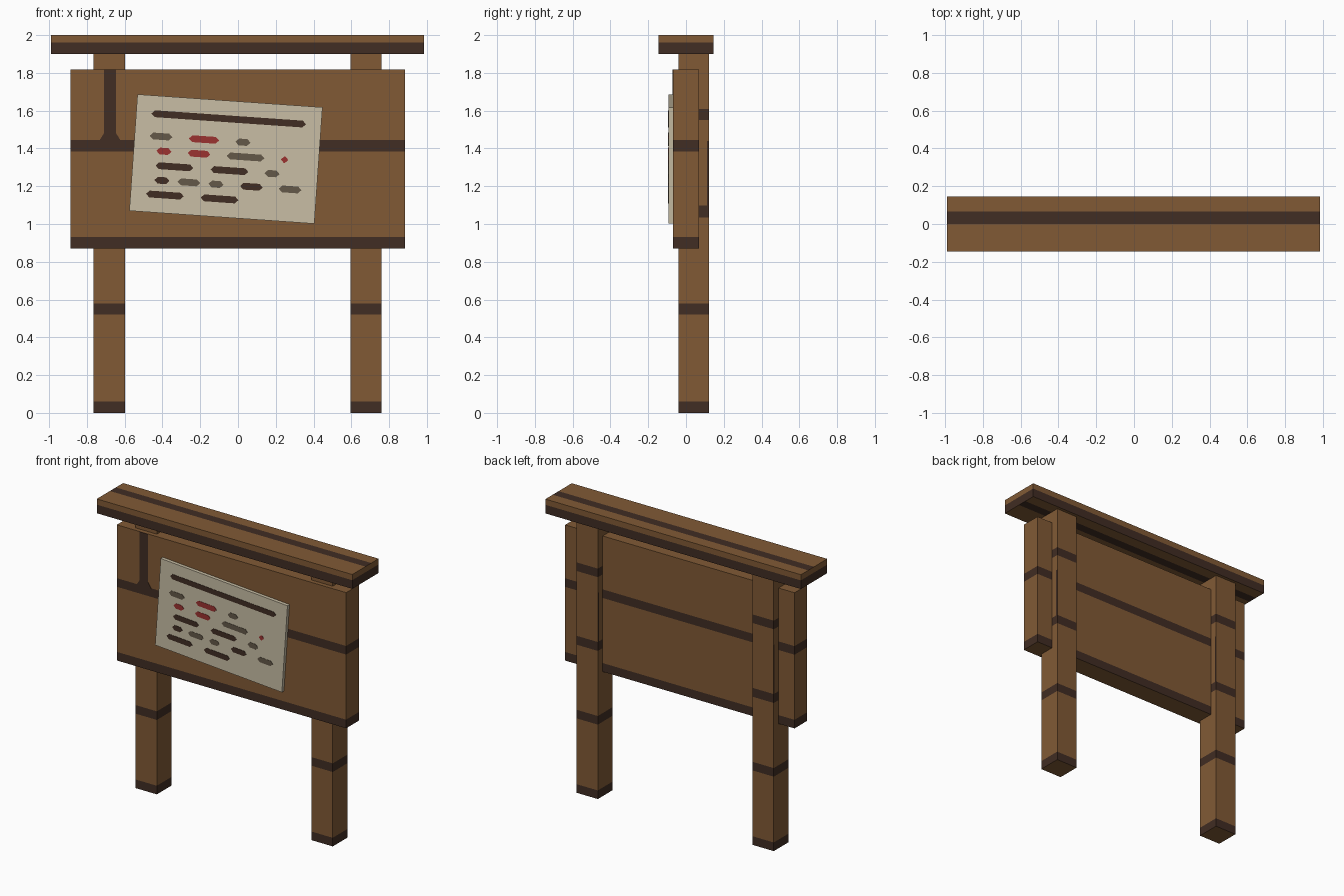
import bpy, bmesh, math
from mathutils import Matrix, Vector

if "Cube" in bpy.data.objects:
    bpy.data.objects.remove(bpy.data.objects["Cube"])


def material(name, rgb):
    m = bpy.data.materials.new(name)
    m.diffuse_color = (*rgb, 1)
    m.use_nodes = True
    m.node_tree.nodes["Principled BSDF"].inputs["Base Color"].default_value = m.diffuse_color
    return m


WOOD = material("brown wood", (0.219, 0.102, 0.036))
DARK = material("dark wood", (0.052, 0.026, 0.017))
PAPER = material("parchment", (0.578, 0.515, 0.376))
GREY = material("grey ink", (0.127, 0.098, 0.065))
RED = material("red ink", (0.328, 0.032, 0.030))


def finish(name, bm, mats):
    bmesh.ops.recalc_face_normals(bm, faces=bm.faces)
    me = bpy.data.meshes.new(name)
    bm.to_mesh(me)
    bm.free()
    for m in mats:
        me.materials.append(m)
    ob = bpy.data.objects.new(name, me)
    bpy.context.collection.objects.link(ob)
    return ob


def box(name, lo, hi, mats, cuts=(), rule=None):
    """Box sliced at (axis, value) cuts; rule(centre, normal) marks dark faces."""
    lo, hi = Vector(lo), Vector(hi)
    bm = bmesh.new()
    bmesh.ops.create_cube(bm, size=1, matrix=Matrix.Translation((lo + hi) / 2)
                          @ Matrix.Diagonal((*(hi - lo), 1)))
    for axis, value in cuts:
        co, no = Vector(), Vector()
        co[axis], no[axis] = value, 1
        bmesh.ops.bisect_plane(bm, geom=bm.verts[:] + bm.edges[:] + bm.faces[:],
                               plane_co=co, plane_no=no)
    bm.normal_update()
    if rule:
        for f in bm.faces:
            f.material_index = int(rule(f.calc_center_median(), f.normal))
    return finish(name, bm, mats)


def plate(name, outlines, y, thick, mat, matrix=Matrix()):
    """Thin front-facing plates from (x, z) outlines."""
    bm = bmesh.new()
    for pts in outlines:
        face = bm.faces.new([bm.verts.new((x, y, z)) for x, z in pts])
        new = bmesh.ops.extrude_face_region(bm, geom=[face])["geom"]
        for v in new:
            if isinstance(v, bmesh.types.BMVert):
                v.co.y -= thick
    bm.transform(matrix)
    return finish(name, bm, [mat])


def banded(bands):
    return lambda c, n: abs(n.z) < 0.5 and any(a < c.z < b for a, b in bands)


def band_cuts(bands):
    return [(2, z) for band in bands for z in band if 0 < z]


# Posts with dark bands and a narrow crack near the back edge
post_bands = [(0, 0.06), (0.52, 0.58), (1.035, 1.097), (1.55, 1.61)]
post_ring = banded(post_bands)


def post_rule(c, n):
    crack = abs(n.x) > 0.5 and c.y > 0.112 and 1.097 < c.z < 1.44
    return post_ring(c, n) or crack


for side, x in (("left", -0.682), ("right", 0.678)):
    box(side + "_post", (x - 0.0825, -0.04, 0), (x + 0.0825, 0.123, 1.9), [WOOD, DARK],
        band_cuts(post_bands) + [(2, 1.44), (1, 0.112)], post_rule)

# Notice board with two dark plank seams
board_bands = [(0.87, 0.93), (1.385, 1.445)]
box("board", (-0.888, -0.07, 0.87), (0.885, 0.07, 1.818), [WOOD, DARK],
    band_cuts(board_bands), banded(board_bands))

# Vertical seam on the board front, flared at its foot
plate("board_vertical_seam", [[(-0.735, 1.44), (-0.62, 1.44), (-0.645, 1.48), (-0.645, 1.818),
                               (-0.71, 1.818), (-0.71, 1.48)]], -0.07, 0.002, DARK)

# Roof cap: dark lower edge and a stripe along the top and underside
box("roof", (-0.99, -0.145, 1.9), (0.985, 0.145, 2.0), [WOOD, DARK],
    [(2, 1.96), (1, 0.0), (1, 0.065)],
    lambda c, n: 0 < c.y < 0.065 if abs(n.z) > 0.5 else c.z < 1.96)

# Tilted paper sheet
tilt = Matrix.Translation((-0.064, 0, 1.344)) @ Matrix.Rotation(math.radians(4), 4, 'Y')
paper = box("paper", (-0.491, -0.093, -0.309), (0.491, -0.07, 0.309), [PAPER])
paper.data.transform(tilt)

# Ink dashes on the paper: row height, then (centre, length, ink)
rows = [
    (0.213, [(0.0, 0.82, DARK)]),
    (0.095, [(-0.351, 0.12, GREY), (-0.123, 0.16, RED), (0.084, 0.08, GREY)]),
    (0.018, [(-0.33, 0.08, RED), (-0.144, 0.12, RED), (0.103, 0.2, GREY), (0.31, 0.04, RED)]),
    (-0.06, [(-0.269, 0.2, DARK), (0.023, 0.2, DARK), (0.249, 0.08, GREY)]),
    (-0.137, [(-0.33, 0.08, DARK), (-0.187, 0.12, GREY), (-0.043, 0.08, GREY),
              (0.145, 0.12, DARK), (0.35, 0.12, GREY)]),
    (-0.213, [(-0.309, 0.2, DARK), (-0.019, 0.2, DARK)]),
]


def dash(u, v, length):
    h, e, t = length / 2, 0.018, 0.018
    return [(u - h, v), (u - h + e, v - t), (u + h - e, v - t),
            (u + h, v), (u + h - e, v + t), (u - h + e, v + t)]


for name, ink in (("dark_dashes", DARK), ("grey_dashes", GREY), ("red_dashes", RED)):
    plate(name, [dash(u, v, n) for v, items in rows for u, n, m in items if m is ink],
          -0.093, 0.002, ink, tilt)
